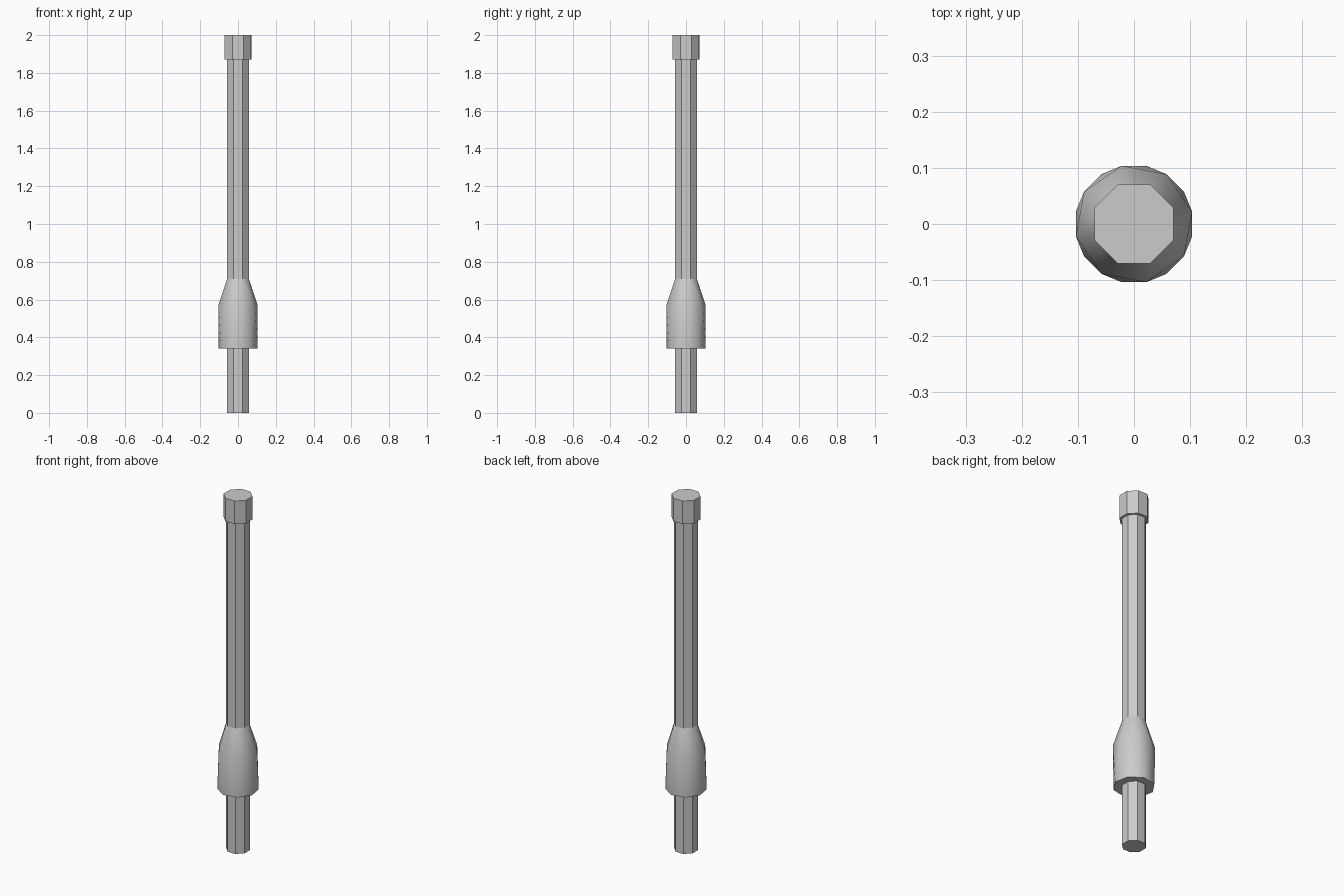
import bpy, bmesh, math

cube = bpy.data.objects.get("Cube")
if cube:
    bpy.data.objects.remove(cube, do_unlink=True)

# Single grey metal colour
metal = bpy.data.materials.new("grey_metal")
metal.use_nodes = True
GREY = (0.6, 0.6, 0.6, 1)
metal.diffuse_color = GREY
metal.node_tree.nodes["Principled BSDF"].inputs["Base Color"].default_value = GREY


def hull_part(name, rings, smooth_angle):
    """Convex solid through octagonal rings given as (z, radius, phase in degrees)."""
    bm = bmesh.new()
    for z, radius, phase in rings:
        for i in range(8):
            a = math.radians(phase + 45 * i)
            bm.verts.new((radius * math.cos(a), radius * math.sin(a), z))
    bmesh.ops.convex_hull(bm, input=bm.verts[:])
    bmesh.ops.dissolve_limit(bm, angle_limit=math.radians(1),
                             verts=bm.verts[:], edges=bm.edges[:])
    bmesh.ops.recalc_face_normals(bm, faces=bm.faces[:])
    mesh = bpy.data.meshes.new(name)
    bm.to_mesh(mesh)
    bm.free()
    mesh.materials.append(metal)
    obj = bpy.data.objects.new(name, mesh)
    bpy.context.collection.objects.link(obj)
    bpy.ops.object.select_all(action='DESELECT')
    obj.select_set(True)
    bpy.context.view_layer.objects.active = obj
    bpy.ops.object.shade_smooth_by_angle(angle=math.radians(smooth_angle))
    return obj


# Long shaft running through the collar to the ground
hull_part("shaft", [(0, 0.062, 22), (1.9, 0.062, 22)], 30)

# Thick collar with twisted sides, tapering to the shaft
hull_part("collar", [(0.34, 0.106, 33), (0.57, 0.106, 12), (0.71, 0.062, 22)], 40)

# Wider end cap
hull_part("end_cap", [(1.87, 0.076, 22), (2.0, 0.076, 22)], 30)
